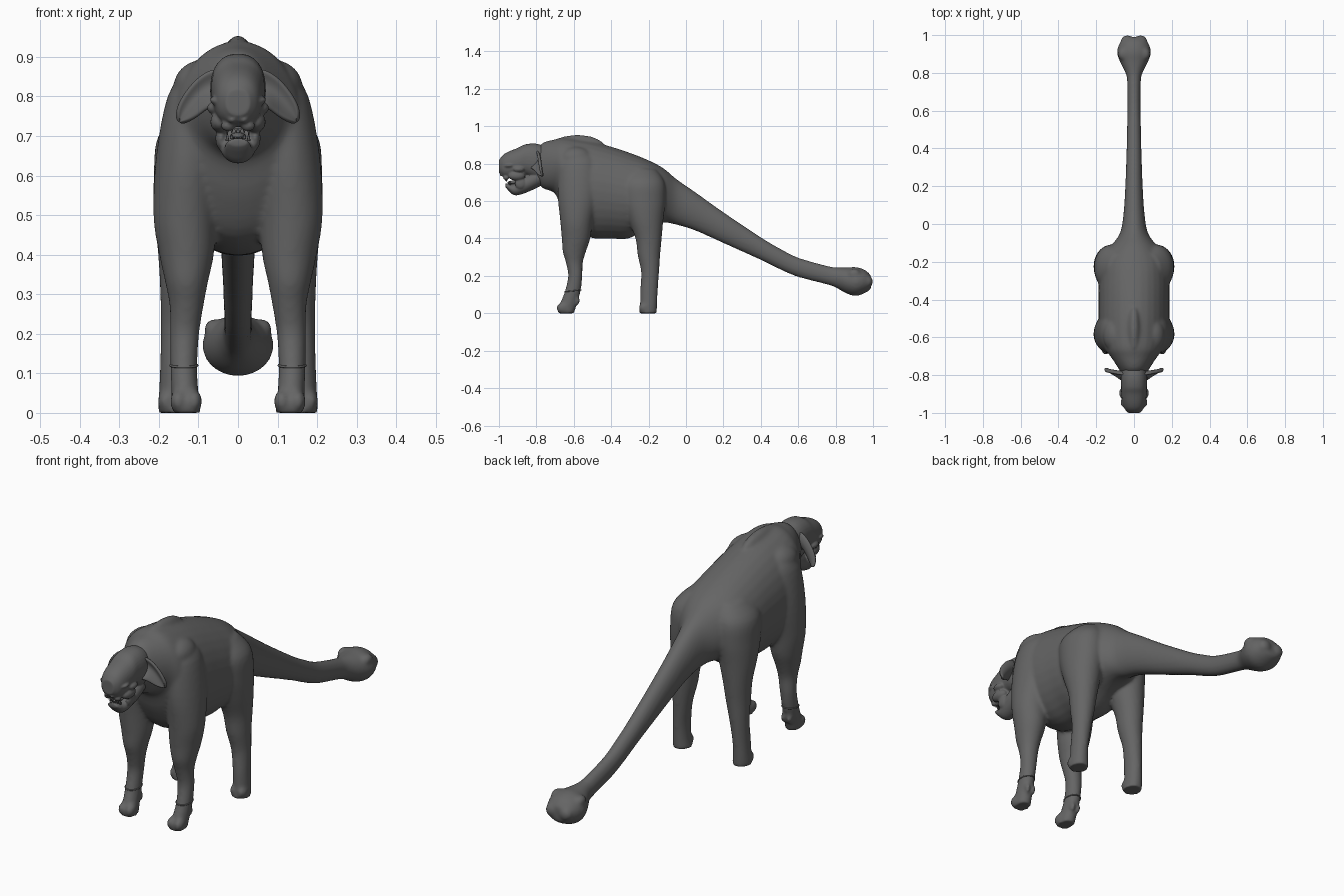
import bpy, bmesh, math
from mathutils import Vector, Matrix

if "Cube" in bpy.data.objects:
    bpy.data.objects.remove(bpy.data.objects["Cube"])

grey = bpy.data.materials.new("dark_grey_clay")
grey.use_nodes = True
COLOUR = (0.13, 0.13, 0.13, 1)
grey.diffuse_color = COLOUR
grey.node_tree.nodes["Principled BSDF"].inputs["Base Color"].default_value = COLOUR


def smooth_rings(rings, steps=4):
    """Spline through the given cross-sections."""
    pts = [Vector(r) for r in rings]
    out = []
    for i in range(len(pts) - 1):
        a, b = pts[max(i - 1, 0)], pts[i]
        c, d = pts[i + 1], pts[min(i + 2, len(pts) - 1)]
        for k in range(steps):
            t = k / steps
            out.append(0.5 * (2 * b + (c - a) * t + (2 * a - 5 * b + 4 * c - d) * t * t
                              + (3 * b - a - 3 * c + d) * t ** 3))
    return out + [pts[-1]]


def loft(bm, rings, axis, power=2.0, sides=32):
    """Rings are (position on axis, centre, centre, radius, radius)."""
    loops = []
    for pos, ca, cb, ra, rb in smooth_rings(rings):
        loop = []
        for i in range(sides):
            ang = math.tau * i / sides
            c, s = math.cos(ang), math.sin(ang)
            a = ca + ra * math.copysign(abs(c) ** (2 / power), c)
            b = cb + rb * math.copysign(abs(s) ** (2 / power), s)
            loop.append(bm.verts.new((a, pos, b) if axis == "y" else (a, b, pos)))
        loops.append(loop)
    faces = [bm.faces.new(loops[0]), bm.faces.new(loops[-1][::-1])]
    for lo, hi in zip(loops, loops[1:]):
        for i in range(sides):
            j = (i + 1) % sides
            faces.append(bm.faces.new((lo[i], hi[i], hi[j], lo[j])))
    bmesh.ops.recalc_face_normals(bm, faces=faces)


def blob(bm, centre, radii, tilt=0.0):
    mat = (Matrix.Translation(centre) @ Matrix.Rotation(tilt, 4, "Y")
           @ Matrix.Diagonal((*radii, 1)))
    bmesh.ops.create_uvsphere(bm, u_segments=20, v_segments=12, radius=1, matrix=mat)


def finish(bm, name, voxel=None, relax=4):
    mesh = bpy.data.meshes.new(name)
    bm.to_mesh(mesh)
    bm.free()
    mesh.materials.append(grey)
    for p in mesh.polygons:
        p.use_smooth = True
    obj = bpy.data.objects.new(name, mesh)
    bpy.context.collection.objects.link(obj)
    if voxel:
        fuse = obj.modifiers.new("fuse", "REMESH")
        fuse.mode = "VOXEL"
        fuse.voxel_size = voxel
        fuse.use_smooth_shade = True
        soft = obj.modifiers.new("soften", "SMOOTH")
        soft.factor = 0.5
        soft.iterations = relax
    return obj


# Torso and tail: (y, height, half width, half height)
TRUNK = [(-.80, .79, .062, .08), (-.765, .79, .082, .122), (-.70, .785, .125, .145),
         (-.66, .74, .158, .20), (-.60, .69, .18, .245), (-.50, .66, .188, .258),
         (-.40, .645, .188, .246), (-.30, .63, .188, .228), (-.20, .64, .175, .178),
         (-.12, .63, .125, .145), (-.05, .595, .075, .122), (.05, .545, .056, .103),
         (.20, .458, .046, .083), (.40, .346, .039, .061), (.50, .292, .037, .056),
         (.60, .246, .035, .052), (.75, .205, .036, .05), (.80, .192, .045, .054),
         (.86, .175, .075, .07), (.91, .17, .09, .077), (.96, .17, .075, .06),
         (.99, .165, .045, .035)]
# Legs: (height, x, y, half width, half depth)
FORELEG = [(0, .131, -.643, .036, .045), (.07, .135, -.622, .034, .044),
           (.12, .137, -.605, .034, .042), (.20, .135, -.592, .037, .038),
           (.27, .13, -.597, .043, .045), (.33, .13, -.597, .054, .062),
           (.40, .13, -.588, .069, .076), (.50, .134, -.585, .08, .088),
           (.65, .125, -.575, .082, .112), (.80, .11, -.575, .068, .10),
           (.86, .09, -.57, .045, .06)]
HINDLEG = [(0, .16, -.203, .042, .047), (.05, .162, -.20, .038, .046),
           (.12, .16, -.198, .037, .047), (.22, .152, -.192, .043, .048),
           (.31, .143, -.198, .054, .06), (.40, .138, -.20, .064, .07),
           (.50, .13, -.215, .082, .094), (.60, .122, -.228, .091, .118),
           (.70, .112, -.235, .09, .12), (.77, .08, -.24, .06, .08)]

body = bmesh.new()
loft(body, [(y, 0, z, w, h) for y, z, w, h in TRUNK], "y")
for s in (1, -1):
    for leg in (FORELEG, HINDLEG):
        loft(body, [(z, s * x, y, rx, ry) for z, x, y, rx, ry in leg], "z")
    # Cloven toes, and dewclaws on the forefeet
    for x, y in ((.131, -.66), (.162, -.22)):
        for side in (-.02, .02):
            blob(body, (s * (x + side), y, .029), (.021, .033, .029))
    for x in (.118, .15):
        blob(body, (s * x, -.582, .068), (.012, .016, .026))
    # Shoulder blades and tail club knobs
    blob(body, (s * .105, -.59, .835), (.062, .085, .052), s * .7)
    blob(body, (s * .058, .90, .21), (.028, .035, .028))
    blob(body, (s * .035, .967, .17), (.035, .033, .035))
# Spine ridge
blob(body, (0, -.58, .885), (.04, .15, .069))
finish(body, "body", .008, 8)

# Head: skull, lower jaw, brows, cheeks and nose fused together
head = bmesh.new()
loft(head, [(-.73, 0, .80, .058, .085), (-.80, 0, .812, .07, .095),
            (-.86, 0, .82, .068, .083), (-.90, 0, .806, .067, .078),
            (-.95, 0, .793, .06, .071), (-.98, 0, .788, .049, .057),
            (-1, 0, .785, .03, .033)], "y", 2.3)
loft(head, [(-.76, 0, .74, .05, .05), (-.82, 0, .71, .054, .05),
            (-.88, 0, .68, .048, .044), (-.92, 0, .662, .038, .03),
            (-.95, 0, .675, .032, .018), (-.965, 0, .685, .024, .01)], "y")
for s in (1, -1):
    blob(head, (s * .04, -.945, .782), (.034, .03, .012), s * -.35)
    blob(head, (s * .06, -.895, .77), (.018, .03, .016), s * -.2)
    blob(head, (s * .044, -.905, .735), (.026, .045, .026), s * .5)
    blob(head, (s * .043, -.885, .695), (.014, .03, .03))
    blob(head, (s * .014, -.982, .742), (.013, .014, .01))
    blob(head, (s * .025, -.962, .726), (.018, .016, .014))
blob(head, (0, -.982, .757), (.012, .014, .016))
finish(head, "head", .0045, 3)

# Eyes, teeth and tongue
eyes = bmesh.new()
teeth = bmesh.new()
for s in (1, -1):
    blob(eyes, (s * .043, -.956, .766), (.011, .011, .008))
    for i, size in enumerate((.011, .012, .022)):
        x = s * (.005 + .011 * i)
        for z, y, turn in ((.714, -.966, math.pi), (.698, -.948, 0)):
            spot = Matrix.Translation((x, y + .004 * i, z)) @ Matrix.Rotation(turn, 4, "X")
            bmesh.ops.create_cone(teeth, cap_ends=True, segments=8, radius1=.005,
                                  radius2=.001, depth=size, matrix=spot)
finish(eyes, "eyes")
finish(teeth, "teeth")
tongue = bmesh.new()
blob(tongue, (0, -.915, .70), (.02, .04, .01))
finish(tongue, "tongue")

# Drooping cupped ears: upper and lower edges swept back from root to tip
UPPER = [(.05, .872), (.085, .862), (.122, .828), (.15, .785), (.157, .755), (.150, .735)]
LOWER = [(.055, .775), (.075, .772), (.09, .76), (.11, .745), (.13, .735), (.145, .732)]
for s, side in ((1, "left"), (-1, "right")):
    ear = bmesh.new()
    rows = []
    for i, (u, l) in enumerate(zip(UPPER, LOWER)):
        row = []
        for k in range(7):
            v = k / 6
            cup = .03 * math.sin(math.pi * v) * (1 - i / 6)
            y = -.80 + .006 * i - .035 * v * (1 - i / 5) + cup
            row.append(ear.verts.new((s * (u[0] + (l[0] - u[0]) * v), y,
                                      u[1] + (l[1] - u[1]) * v)))
        rows.append(row)
    for a, b in zip(rows, rows[1:]):
        for k in range(6):
            ear.faces.new((a[k], b[k], b[k + 1], a[k + 1]))
    bmesh.ops.recalc_face_normals(ear, faces=ear.faces)
    obj = finish(ear, side + "_ear")
    thick = obj.modifiers.new("thickness", "SOLIDIFY")
    thick.thickness = .014
    thick.offset = 0
    rounding = obj.modifiers.new("rounding", "SUBSURF")
    rounding.levels = rounding.render_levels = 2

    # Ankle cuff on the foreleg
    bpy.ops.mesh.primitive_torus_add(location=(s * .137, -.605, .12), major_radius=.034,
                                     minor_radius=.003, rotation=(.1, 0, 0))
    cuff = bpy.context.object
    cuff.name = side + "_ankle_cuff"
    cuff.scale = (1, 1.24, 1)
    cuff.data.materials.append(grey)
    bpy.ops.object.shade_smooth()
